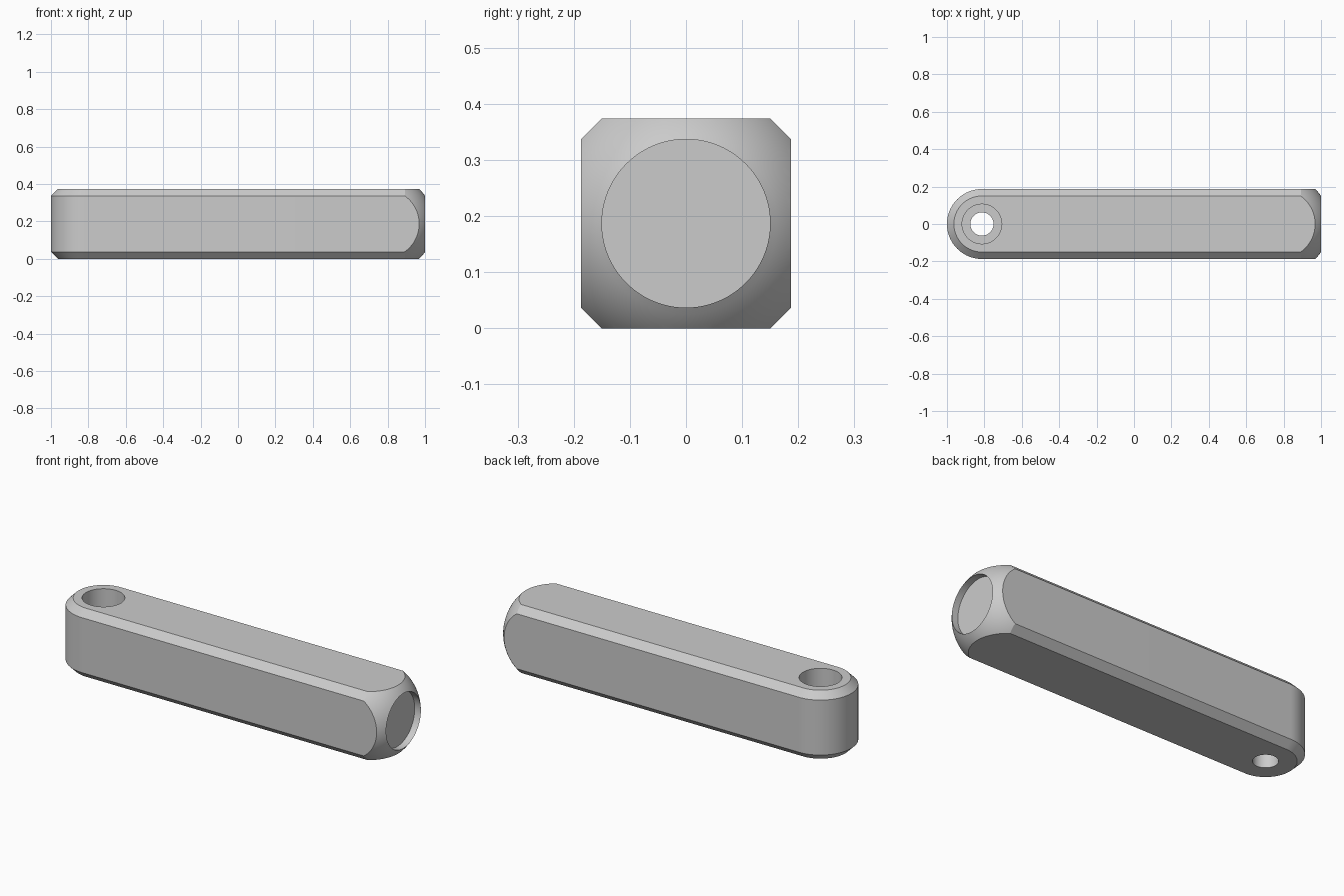
import bpy, bmesh
from math import pi, sin, cos, sqrt
from mathutils import Vector

cube = bpy.data.objects.get("Cube")
if cube:
    bpy.data.objects.remove(cube, do_unlink=True)

HALF = 0.187            # half width and height
CHAMFER = 0.037
PIVOT = -1 + HALF       # centre of the rounded end
DOME_R, BORE_R = 0.262, 0.15
DOME_X = 1 - sqrt(DOME_R ** 2 - BORE_R ** 2)

grey = bpy.data.materials.new("plain grey")
grey.use_nodes = True
grey.diffuse_color = (0.6, 0.6, 0.6, 1)
grey.node_tree.nodes["Principled BSDF"].inputs["Base Color"].default_value = grey.diffuse_color


def make_object(name, bm):
    bmesh.ops.recalc_face_normals(bm, faces=bm.faces)
    mesh = bpy.data.meshes.new(name)
    bm.to_mesh(mesh)
    bm.free()
    mesh.materials.append(grey)
    ob = bpy.data.objects.new(name, mesh)
    bpy.context.collection.objects.link(ob)
    return ob


def lathe(name, points, axis, centre):
    """Revolve a profile of points lying in the xz plane."""
    bm = bmesh.new()
    verts = [bm.verts.new(p) for p in points]
    edges = [bm.edges.new(pair) for pair in zip(verts, verts[1:])]
    bmesh.ops.spin(bm, geom=verts + edges, cent=centre, axis=axis,
                   angle=2 * pi, steps=96, use_merge=True)
    bmesh.ops.remove_doubles(bm, verts=bm.verts, dist=1e-5)
    return make_object(name, bm)


def boolean(target, cutter, operation):
    cutter.hide_render = True
    mod = target.modifiers.new(operation.lower(), 'BOOLEAN')
    mod.operation, mod.object, mod.solver = operation, cutter, 'EXACT'


# Chamfered bar with one rounded end, built from stacked outlines
bm = bmesh.new()
rings = []
for z, r in ((0, HALF - CHAMFER), (CHAMFER, HALF),
             (2 * HALF - CHAMFER, HALF), (2 * HALF, HALF - CHAMFER)):
    outline = [(1.1, r)]
    outline += [(PIVOT - r * sin(a), r * cos(a)) for a in (pi * i / 48 for i in range(49))]
    outline.append((1.1, -r))
    rings.append([bm.verts.new((x, y, z)) for x, y in outline])
for low, high in zip(rings, rings[1:]):
    for i in range(len(low)):
        j = (i + 1) % len(low)
        bm.faces.new((low[i], low[j], high[j], high[i]))
bm.faces.new(rings[0])
bm.faces.new(rings[-1])
# One flat end face instead of three strips
bmesh.ops.dissolve_faces(bm, faces=[f for f in bm.faces if f.calc_center_median().x > 1.09])
bar = make_object("handle_bar", bm)

# Domed end with its shallow round recess
floor = 1 - CHAMFER
profile = [(floor, 0), (floor, BORE_R)]
for i in range(25):
    x = 1 + (DOME_X - 1) * i / 24
    profile.append((x, sqrt(DOME_R ** 2 - (x - DOME_X) ** 2)))
profile += [(-1.2, DOME_R), (-1.2, 0)]
dome = lathe("dome_envelope", [Vector((x, 0, HALF + r)) for x, r in profile],
             (1, 0, 0), (0, 0, HALF))

# Stepped screw hole through the rounded end
steps = [(0, -0.1), (0.062, -0.1), (0.062, 0.225), (0.106, 0.225), (0.106, 0.5), (0, 0.5)]
screw = lathe("screw_hole_cutter", [Vector((PIVOT + r, 0, z)) for r, z in steps],
              (0, 0, 1), (PIVOT, 0, 0))

boolean(bar, dome, 'INTERSECT')
boolean(bar, screw, 'DIFFERENCE')

# Apply the cuts, drop the helpers and smooth the curved faces
bpy.ops.object.select_all(action='DESELECT')
bpy.context.view_layer.objects.active = bar
bar.select_set(True)
for mod in list(bar.modifiers):
    bpy.ops.object.modifier_apply(modifier=mod.name)
for helper in (dome, screw):
    bpy.data.objects.remove(helper, do_unlink=True)
bpy.ops.object.shade_smooth_by_angle(angle=pi / 9)
